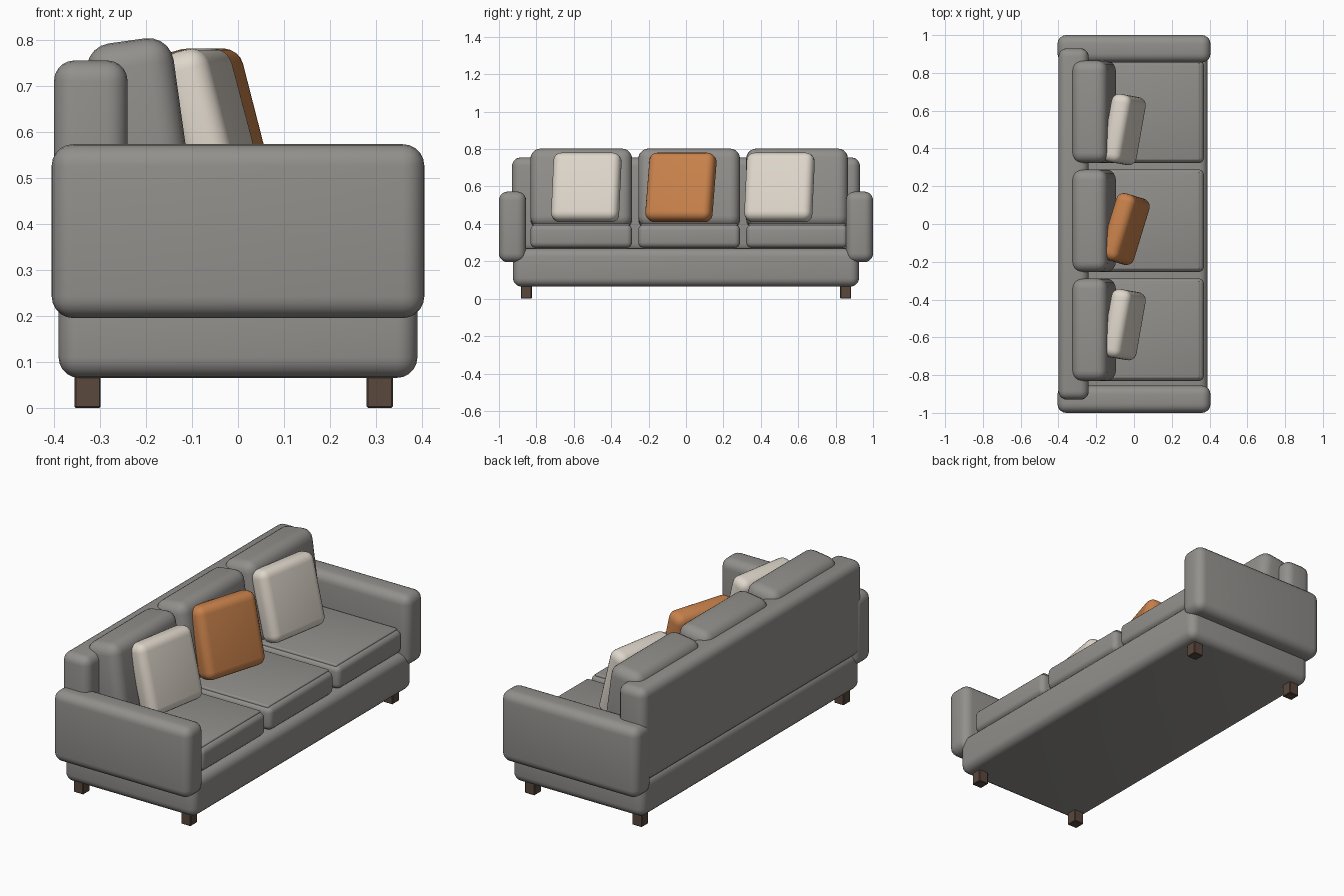
import bpy
from math import radians
from mathutils import Vector

if "Cube" in bpy.data.objects:
    bpy.data.objects.remove(bpy.data.objects["Cube"], do_unlink=True)


def make_material(name, rgb):
    mat = bpy.data.materials.new(name)
    mat.use_nodes = True
    color = (*rgb, 1.0)
    mat.diffuse_color = color
    mat.node_tree.nodes["Principled BSDF"].inputs["Base Color"].default_value = color
    return mat


grey = make_material("grey fabric", (0.29, 0.28, 0.265))
cream = make_material("cream fabric", (0.73, 0.67, 0.59))
orange = make_material("orange fabric", (0.58, 0.22, 0.07))
wood = make_material("dark wood", (0.10, 0.065, 0.047))


def soft_box(name, center, size, radius, mat, lean=0, yaw=0, segments=5):
    """Rounded box, leaned back about y and then turned about z."""
    bpy.ops.mesh.primitive_cube_add(size=1, location=center)
    obj = bpy.context.object
    obj.name = name
    for v in obj.data.vertices:
        v.co *= Vector(size)
    obj.rotation_euler = (0, radians(-lean), radians(yaw))
    obj.data.materials.append(mat)
    bevel = obj.modifiers.new("rounding", 'BEVEL')
    bevel.width = radius
    bevel.segments = segments
    bevel.limit_method = 'NONE'
    bpy.ops.object.modifier_apply(modifier=bevel.name)
    bpy.ops.object.shade_smooth_by_angle(angle=radians(35))
    return obj


def span_box(name, xs, ys, zs, radius, mat, **options):
    """Rounded box given by its extent along each axis."""
    spans = (xs, ys, zs)
    center = [(a + b) / 2 for a, b in spans]
    size = [b - a for a, b in spans]
    return soft_box(name, center, size, radius, mat, **options)


# Frame: base, back and arms
span_box("base", (-0.39, 0.39), (-0.925, 0.925), (0.065, 0.27), 0.045, grey)
span_box("backrest", (-0.4, -0.24), (-0.93, 0.93), (0.25, 0.755), 0.045, grey)
for side, name in ((-1, "right_arm"), (1, "left_arm")):
    ys = sorted((side * 0.855, side))
    span_box(name, (-0.405, 0.405), ys, (0.195, 0.573), 0.047, grey)

# Seat and back cushions
half = 0.272
for i, y in enumerate((-0.56, 0.017, 0.594), 1):
    span_box(f"seat_cushion_{i}", (-0.24, 0.37), (y - half, y + half),
             (0.272, 0.396), 0.03, grey)
    span_box(f"seat_top_panel_{i}", (-0.22, 0.348), (y - half + 0.014, y + half - 0.014),
             (0.37, 0.403), 0.008, grey, segments=3)
    soft_box(f"back_cushion_{i}", (-0.212, y, 0.587), (0.19, 2 * half, 0.425),
             0.055, grey, lean=8)

# Loose pillows
for name, x, y, yaw, mat in (("right_pillow", -0.053, -0.533, -10, cream),
                             ("middle_pillow", -0.047, -0.027, -17, orange),
                             ("left_pillow", -0.053, 0.5, -10, cream)):
    soft_box(name, (x, y, 0.595), (0.11, 0.365, 0.375), 0.043, mat, lean=15, yaw=yaw)

# Legs
for x, row in ((-0.327, "back"), (0.308, "front")):
    for y, side in ((-0.853, "right"), (0.853, "left")):
        soft_box(f"{row}_{side}_leg", (x, y, 0.04), (0.057, 0.057, 0.08),
                 0.003, wood, segments=1)
